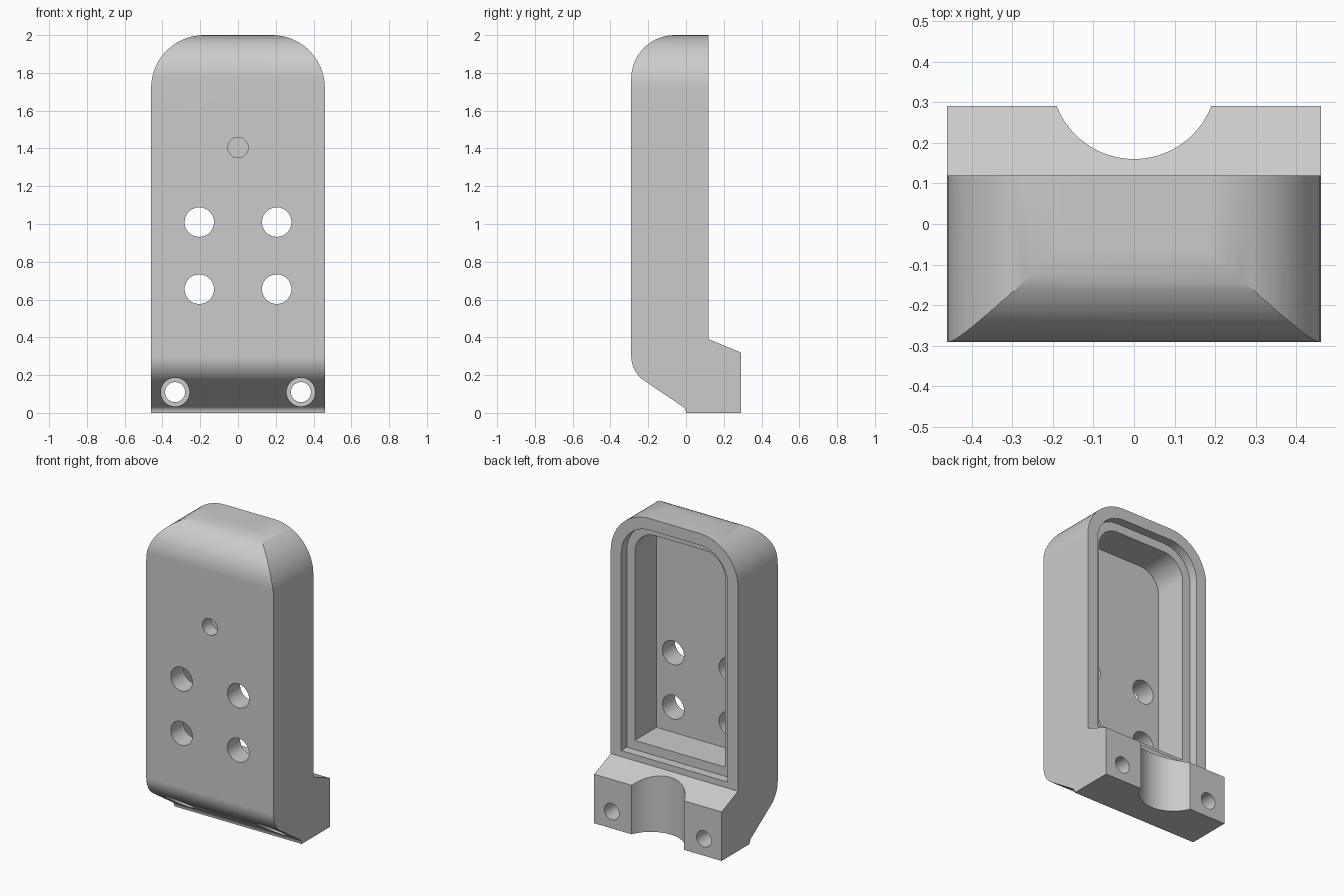
import bpy, bmesh, math
from mathutils import Vector

cube = bpy.data.objects.get("Cube")
if cube:
    bpy.data.objects.remove(cube, do_unlink=True)

grey = bpy.data.materials.new("plain_grey")
grey.use_nodes = True
grey.diffuse_color = (0.6, 0.6, 0.6, 1)
grey.node_tree.nodes["Principled BSDF"].inputs["Base Color"].default_value = (0.6, 0.6, 0.6, 1)


def rounded(corners, steps=14):
    """Polygon from (u, v, radius) corners, with each radius filleted."""
    out = []
    for i, (u, v, r) in enumerate(corners):
        p = Vector((u, v))
        if r == 0:
            out.append(p)
            continue
        a = (Vector(corners[i - 1][:2]) - p).normalized()
        b = (Vector(corners[(i + 1) % len(corners)][:2]) - p).normalized()
        half = a.angle(b) / 2
        centre = p + (a + b).normalized() * (r / math.sin(half))
        start = p + a * (r / math.tan(half)) - centre
        end = p + b * (r / math.tan(half)) - centre
        sweep = math.pi - 2 * half
        for k in range(steps + 1):
            t = k / steps
            out.append(centre + (start * math.sin((1 - t) * sweep)
                                 + end * math.sin(t * sweep)) / math.sin(sweep))
    return out


def circle(u, v, r, n=48):
    return [Vector((u + r * math.cos(math.tau * k / n),
                    v + r * math.sin(math.tau * k / n))) for k in range(n)]


# Ways to stand a flat outline up before extruding it
ALONG_X = lambda u, v, w: (w, u, v)
ALONG_Y = lambda u, v, w: (u, w, v)
ALONG_Z = lambda u, v, w: (u, v, w)


def prism(name, points, place, lo, hi):
    bm = bmesh.new()
    ends = [[bm.verts.new(place(p.x, p.y, w)) for p in points] for w in (lo, hi)]
    for ring in ends:
        bm.faces.new(ring)
    n = len(points)
    for i in range(n):
        j = (i + 1) % n
        bm.faces.new((ends[0][i], ends[0][j], ends[1][j], ends[1][i]))
    bmesh.ops.recalc_face_normals(bm, faces=bm.faces)
    mesh = bpy.data.meshes.new(name)
    bm.to_mesh(mesh)
    bm.free()
    mesh.materials.append(grey)
    obj = bpy.data.objects.new(name, mesh)
    bpy.context.collection.objects.link(obj)
    return obj


def combine(target, cutter, operation="DIFFERENCE"):
    cutter.hide_render = True
    mod = target.modifiers.new("cut", "BOOLEAN")
    mod.operation, mod.solver, mod.object = operation, "EXACT", cutter
    bpy.context.view_layer.objects.active = target
    bpy.ops.object.modifier_apply(modifier=mod.name)
    bpy.data.objects.remove(cutter, do_unlink=True)


def arch(half_width, bottom, top, radius):
    return rounded([(-half_width, bottom, 0), (half_width, bottom, 0),
                    (half_width, top, radius), (-half_width, top, radius)])


# Housing: side profile with the clamp foot, trimmed to an arched front outline
side = rounded([(0, 0, 0), (0.29, 0, 0), (0.29, 0.32, 0), (0.12, 0.39, 0),
                (0.12, 2, 0), (-0.29, 2, 0.23), (-0.29, 0.217, 0.158), (0, 0.0215, 0.038)])
housing = prism("housing", side, ALONG_X, -0.6, 0.6)
combine(housing, prism("outline", arch(0.46, -0.5, 2, 0.28), ALONG_Y, -1, 1), "INTERSECT")

# Stepped cavity open at the back
combine(housing, prism("lid_step", arch(0.384, 0.43, 1.924, 0.205), ALONG_Y, 0.062, 0.5))
combine(housing, prism("cavity", arch(0.326, 0.49, 1.866, 0.147), ALONG_Y, -0.16, 0.4))

# Round clamp groove in the foot
combine(housing, prism("groove", circle(0, 0.364, 0.204, 96), ALONG_Z, -0.5, 0.8))

# Button holes, blind hole, and counterbored screw holes
for s in (-1, 1):
    for z in (0.655, 1.01):
        combine(housing, prism("button_hole", circle(s * 0.205, z, 0.078), ALONG_Y, -0.5, 0))
    combine(housing, prism("counterbore", circle(s * 0.333, 0.11, 0.076), ALONG_Y, -0.5, 0.04))
    combine(housing, prism("screw_hole", circle(s * 0.333, 0.11, 0.053), ALONG_Y, -0.6, 0.5))
combine(housing, prism("blind_hole", circle(0, 1.405, 0.054), ALONG_Y, -0.5, -0.2))

# Smooth curves, crisp edges, flat large faces
bpy.ops.object.select_all(action="DESELECT")
housing.select_set(True)
bpy.context.view_layer.objects.active = housing
bpy.ops.object.shade_smooth_by_angle(angle=math.radians(30))
weighted = housing.modifiers.new("flat_faces", "WEIGHTED_NORMAL")
weighted.keep_sharp = True
